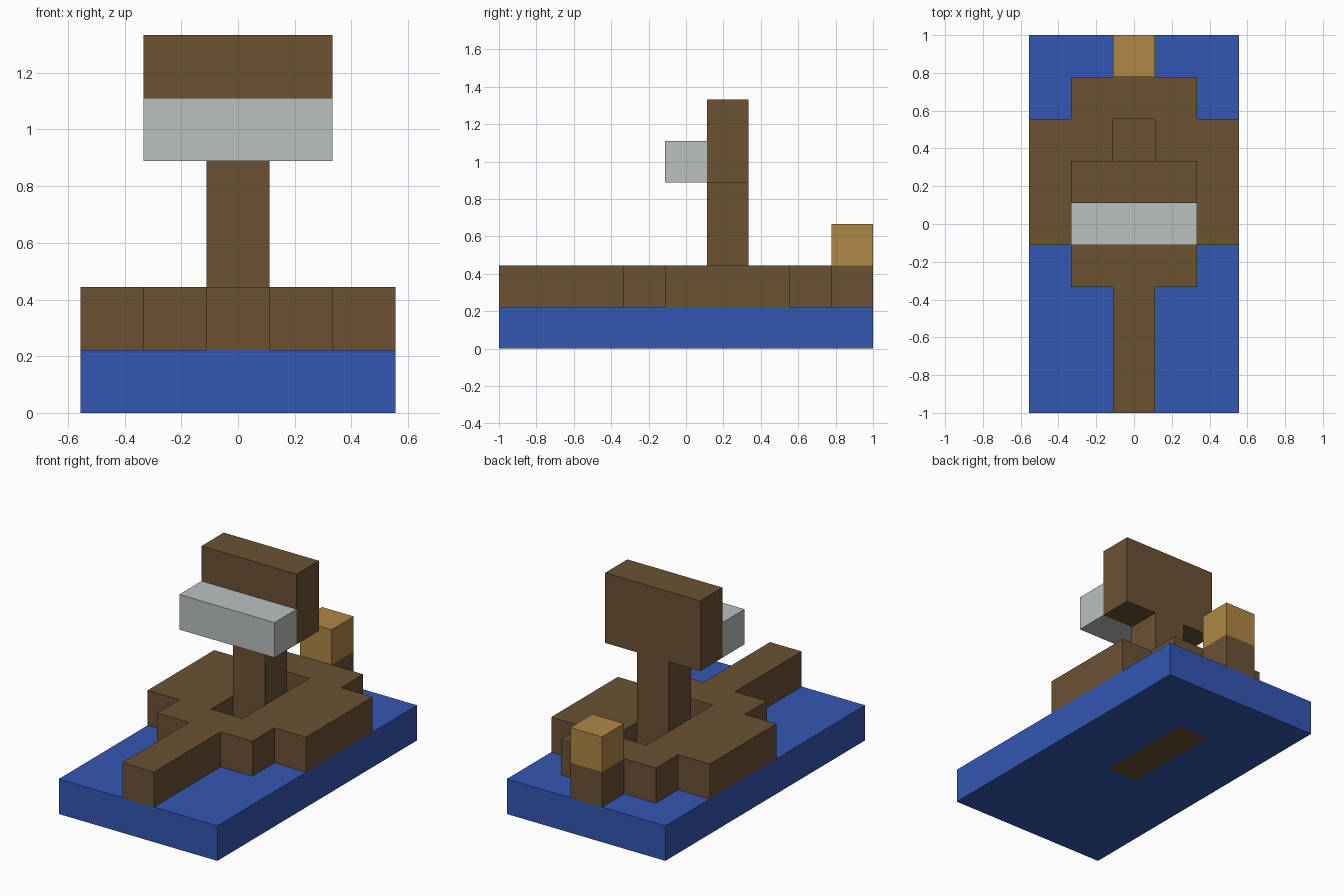
import bpy
import bmesh
from mathutils import Vector

if "Cube" in bpy.data.objects:
    bpy.data.objects.remove(bpy.data.objects["Cube"], do_unlink=True)

U = 2 / 9  # edge of one block
ORIGIN = Vector((-2.5, -4.5, 0))


def material(name, color):
    m = bpy.data.materials.new(name)
    m.use_nodes = True
    m.diffuse_color = (*color, 1)
    m.node_tree.nodes["Principled BSDF"].inputs["Base Color"].default_value = (*color, 1)
    return m


blue = material("water blue", (0.034, 0.095, 0.45))
brown = material("dark wood", (0.147, 0.084, 0.034))
grey = material("light grey", (0.50, 0.525, 0.525))
gold = material("light wood", (0.434, 0.246, 0.061))


def box(x, y, z):
    """Set of block cells; each argument is a (first, last) pair."""
    return {(i, j, k)
            for i in range(x[0], x[1] + 1)
            for j in range(y[0], y[1] + 1)
            for k in range(z[0], z[1] + 1)}


def build(name, cells, mat):
    """Skin a set of block cells with only its outer faces."""
    bm = bmesh.new()
    for cell in cells:
        centre = Vector(cell) + Vector((0.5, 0.5, 0.5)) + ORIGIN
        for axis in range(3):
            for side in (-1, 1):
                near = list(cell)
                near[axis] += side
                if tuple(near) in cells:
                    continue
                n, a, b = Vector(), Vector(), Vector()
                n[axis] = side / 2
                a[(axis + 1) % 3] = 0.5
                b[(axis + 2) % 3] = side / 2
                corners = (-a - b, a - b, a + b, b - a)
                bm.faces.new([bm.verts.new((centre + n + c) * U) for c in corners])
    bmesh.ops.remove_doubles(bm, verts=bm.verts, dist=0.001)
    bmesh.ops.dissolve_limit(bm, angle_limit=0.01, verts=bm.verts, edges=bm.edges)
    mesh = bpy.data.meshes.new(name)
    bm.to_mesh(mesh)
    bm.free()
    mesh.materials.append(mat)
    obj = bpy.data.objects.new(name, mesh)
    bpy.context.collection.objects.link(obj)


# Water slab with the keel set flush into its underside
keel = box((2, 2), (4, 6), (0, 0))
build("water", box((0, 4), (0, 8), (0, 0)) - keel, blue)
build("keel", keel, brown)

# Stepped hull, open in the middle
hull = (box((2, 2), (0, 8), (1, 1))
        | box((1, 3), (3, 7), (1, 1))
        | box((0, 4), (4, 6), (1, 1)))
build("hull", hull - box((2, 2), (4, 6), (1, 1)), brown)

# Mast standing in the well, with its broad head
build("mast", box((2, 2), (5, 5), (1, 3)), brown)
build("mast_head", box((1, 3), (5, 5), (4, 5)), brown)

# Sail in front of the mast head, block at the stern
build("sail", box((1, 3), (4, 4), (4, 4)), grey)
build("stern_block", box((2, 2), (8, 8), (2, 2)), gold)
